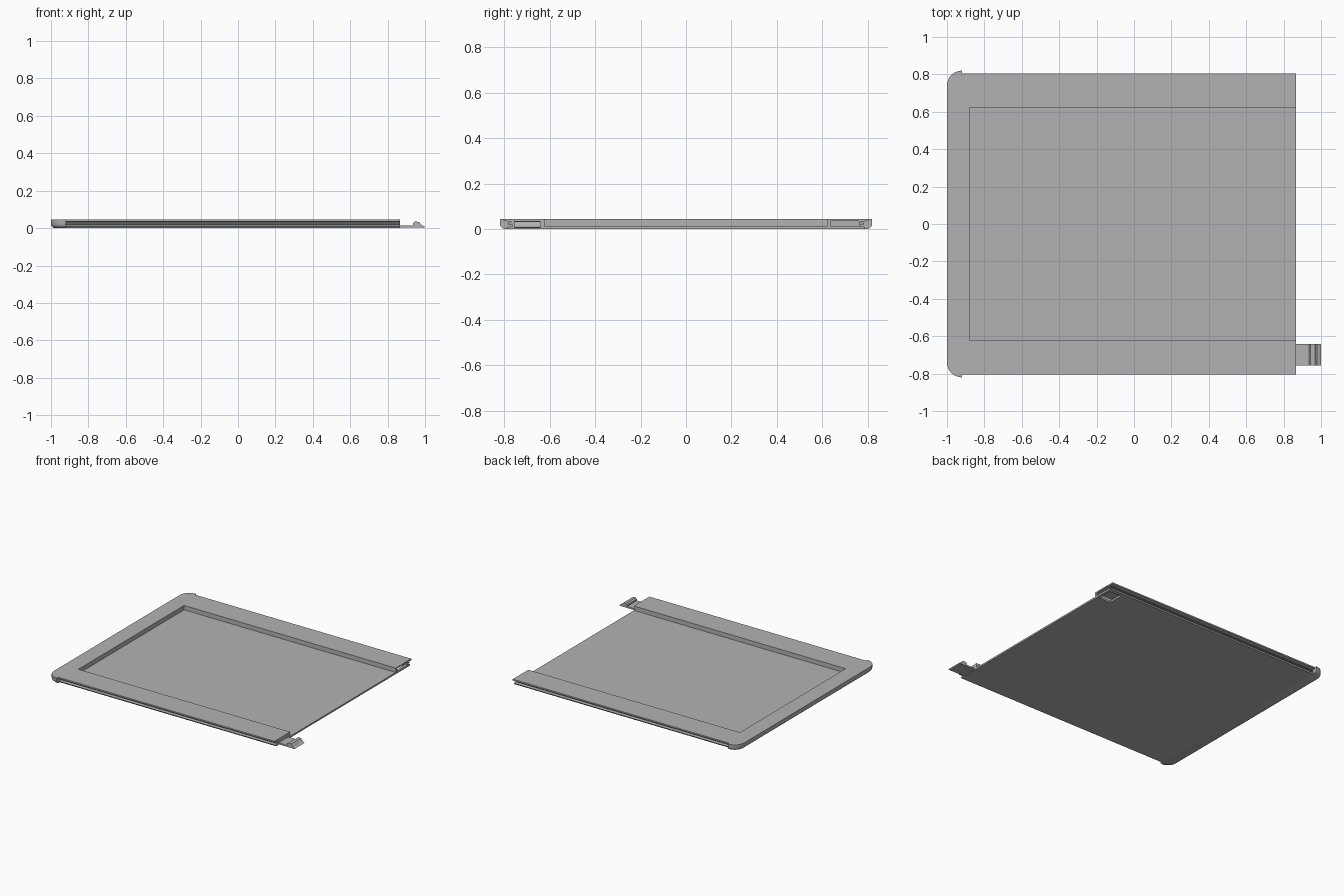
import bpy, bmesh, math

old = bpy.data.objects.get("Cube")
if old:
    bpy.data.objects.remove(old, do_unlink=True)

gray = bpy.data.materials.new("plain gray")
gray.use_nodes = True
COLOR = (0.45, 0.45, 0.45, 1)
gray.diffuse_color = COLOR
gray.node_tree.nodes["Principled BSDF"].inputs["Base Color"].default_value = COLOR

TOP = 0.045      # overall height
FLOOR = 0.012    # floor thickness
END = 0.865      # open end of the tray
CAP = -0.92      # where the rounded end cap meets the rails
INNER = 0.622    # inner face of the rails


def loft(name, rings):
    """Closed solid through matching rings of points."""
    bm = bmesh.new()
    loops = [[bm.verts.new(p) for p in ring] for ring in rings]
    for a, b in zip(loops, loops[1:]):
        for i in range(len(a)):
            j = (i + 1) % len(a)
            bm.faces.new((a[i], a[j], b[j], b[i]))
    bm.faces.new(loops[0][::-1])
    bm.faces.new(loops[-1])
    bmesh.ops.recalc_face_normals(bm, faces=bm.faces)
    mesh = bpy.data.meshes.new(name)
    bm.to_mesh(mesh)
    bm.free()
    mesh.materials.append(gray)
    obj = bpy.data.objects.new(name, mesh)
    bpy.context.collection.objects.link(obj)
    return obj


def box(name, x0, x1, y0, y1, z0, z1):
    corners = [(x0, y0), (x1, y0), (x1, y1), (x0, y1)]
    return loft(name, [[(x, y, z) for x, y in corners] for z in (z0, z1)])


def cut(target, cutter):
    cutter.hide_render = True
    cutter.hide_viewport = True
    mod = target.modifiers.new(cutter.name, 'BOOLEAN')
    mod.operation = 'DIFFERENCE'
    mod.solver = 'EXACT'
    mod.object = cutter


# Floor panel and the inner step of the closed end
box("floor_panel", CAP, END, -INNER, INNER, 0, FLOOR)
box("end_step", CAP, -0.88, -INNER, INNER, FLOOR, TOP)

# Side rails with a groove along the outer edge
rail_profile = [(INNER, 0), (0.785, 0), (0.79, 0.009), (0.765, 0.012),
                (0.765, 0.018), (0.785, 0.021), (0.785, 0.026),
                (0.77, 0.029), (0.77, 0.033), (0.805, 0.035),
                (0.805, TOP), (INNER, TOP)]
rails = {}
for name, side in (("front_rail", -1), ("back_rail", 1)):
    rails[name] = loft(name, [[(x, side * y, z) for y, z in rail_profile]
                              for x in (CAP, END)])


# Closed end with rounded corners and a rounded lower edge
def cap_outline(inset, z, radius=0.08, steps=10):
    r = radius - inset
    arc = [(CAP - r * math.sin(a), 0.74 + r * math.cos(a))
           for a in (math.pi / 2 * i / steps for i in range(steps + 1))]
    return [(x, y, z) for x, y in arc] + [(x, -y, z) for x, y in reversed(arc)]


cap_levels = [(0.02, 0), (0.012, 0.003), (0.004, 0.01), (0, 0.02), (0, TOP)]
cap = loft("end_cap", [cap_outline(i, z) for i, z in cap_levels])
bpy.context.view_layer.objects.active = cap
cap.select_set(True)
bpy.ops.object.shade_smooth_by_angle(angle=math.radians(35))
cap.select_set(False)

# Clip tongue with a raised catch
clip_profile = [(END, 0.004), (0.995, 0.004), (1.0, 0.007), (0.985, 0.014),
                (0.968, 0.033), (0.945, 0.035), (0.935, 0.026),
                (0.935, 0.015), (END, 0.015)]
loft("clip", [[(x, y, z) for x, z in clip_profile] for y in (-0.757, -0.642)])

# Matching socket in the other rail, with a window in its underside
cut(rails["back_rail"], box("socket_cutter", 0.73, 0.9, 0.637, 0.762, 0.014, 0.036))
cut(rails["back_rail"], box("window_cutter", 0.75, 0.845, 0.645, 0.755, -0.01, 0.02))
